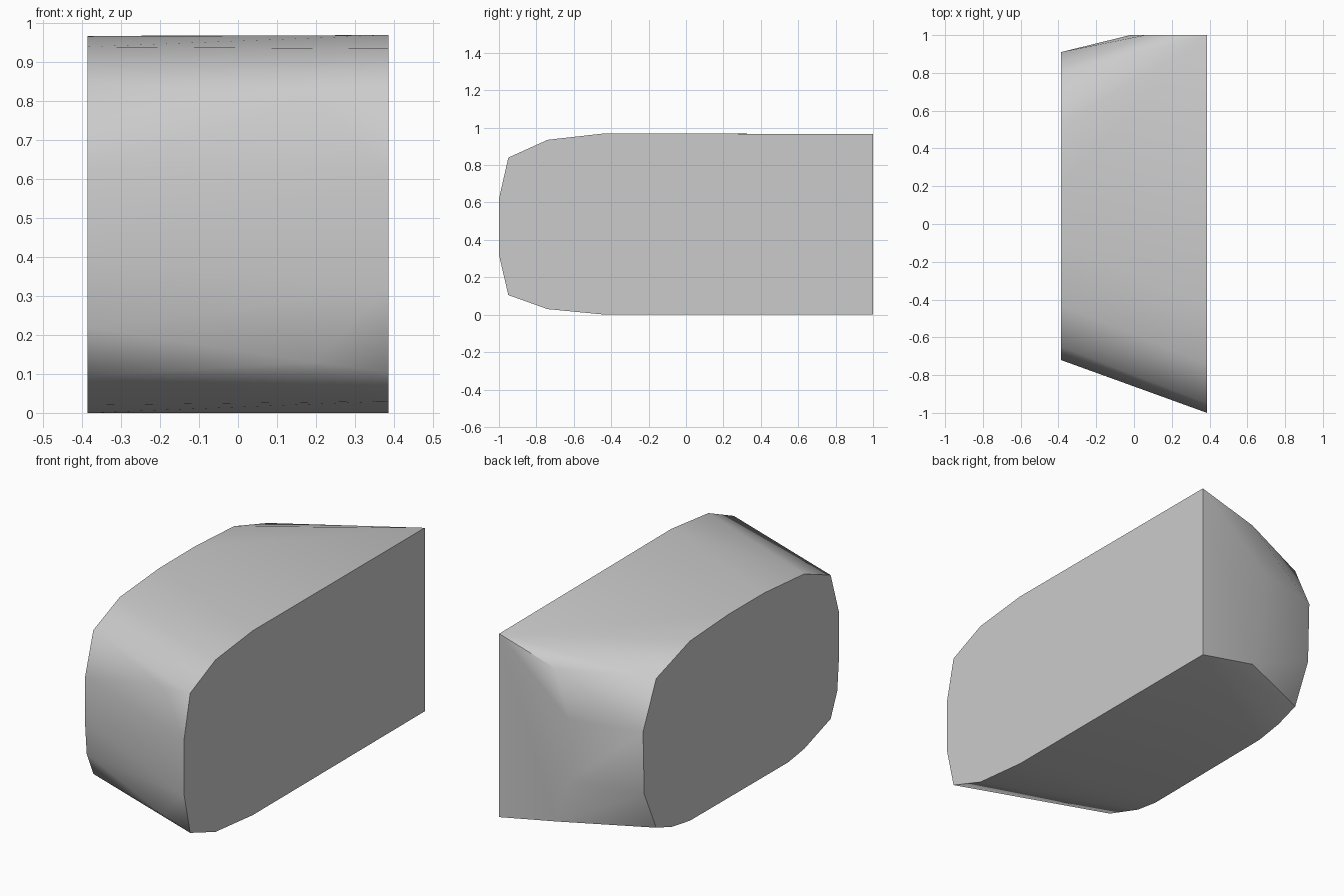
import bpy
import bmesh
import math

cube = bpy.data.objects.get("Cube")
if cube:
    bpy.data.objects.remove(cube, do_unlink=True)

HALF_WIDTH = 0.387

# Large flat side outline (y, z): square at the back, rounded at the front
large_side = [(1, 0), (1, 0.965), (0.62, 0.967), (-0.43, 0.97), (-0.74, 0.935),
              (-0.95, 0.84), (-1, 0.62), (-1, 0.32), (-0.95, 0.105),
              (-0.74, 0.03), (-0.43, 0)]

# Small flat side outline (y, z): rounded at both ends
small_side = [(0.91, 0.62), (0.8, 0.86), (0.52, 0.95), (0.2, 0.968), (-0.1, 0.967),
              (-0.43, 0.94), (-0.65, 0.85), (-0.72, 0.626), (-0.72, 0.4),
              (-0.705, 0.22), (-0.65, 0.094), (-0.43, 0.02), (-0.295, 0),
              (0.52, 0.005), (0.67, 0.03), (0.8, 0.075), (0.9, 0.29)]

# Corners between the sides, on the slanted front and the back
front_corners = [(0.19, -0.9, 0.805), (0.19, -0.9, 0.13)]
back_corners = [(0.06, 1, 0.87), (0.06, 1, 0.065), (-0.02, 1, 0.62), (-0.02, 1, 0.3)]

points = [(HALF_WIDTH, y, z) for y, z in large_side]
points += [(-HALF_WIDTH, y, z) for y, z in small_side]
points += front_corners + back_corners

# The block is the convex skin around both outlines
bm = bmesh.new()
for point in points:
    bm.verts.new(point)
hull = bmesh.ops.convex_hull(bm, input=bm.verts[:])
loose = {g for g in hull["geom_interior"] + hull["geom_unused"]
         if isinstance(g, bmesh.types.BMVert) and not g.link_faces}
bmesh.ops.delete(bm, geom=list(loose), context="VERTS")
bmesh.ops.dissolve_limit(bm, angle_limit=math.radians(0.3),
                         verts=bm.verts[:], edges=bm.edges[:])
bmesh.ops.recalc_face_normals(bm, faces=bm.faces[:])
mesh = bpy.data.meshes.new("rounded_block")
bm.to_mesh(mesh)
bm.free()

block = bpy.data.objects.new("rounded_block", mesh)
bpy.context.collection.objects.link(block)

# Plain grey finish
grey = bpy.data.materials.new("light_grey")
grey.use_nodes = True
colour = (0.6, 0.6, 0.6, 1)
grey.diffuse_color = colour
grey.node_tree.nodes["Principled BSDF"].inputs["Base Color"].default_value = colour
mesh.materials.append(grey)

# Smooth skin with crisp rims
bpy.ops.object.select_all(action="DESELECT")
block.select_set(True)
bpy.context.view_layer.objects.active = block
bpy.ops.object.shade_smooth_by_angle(angle=math.radians(35))
